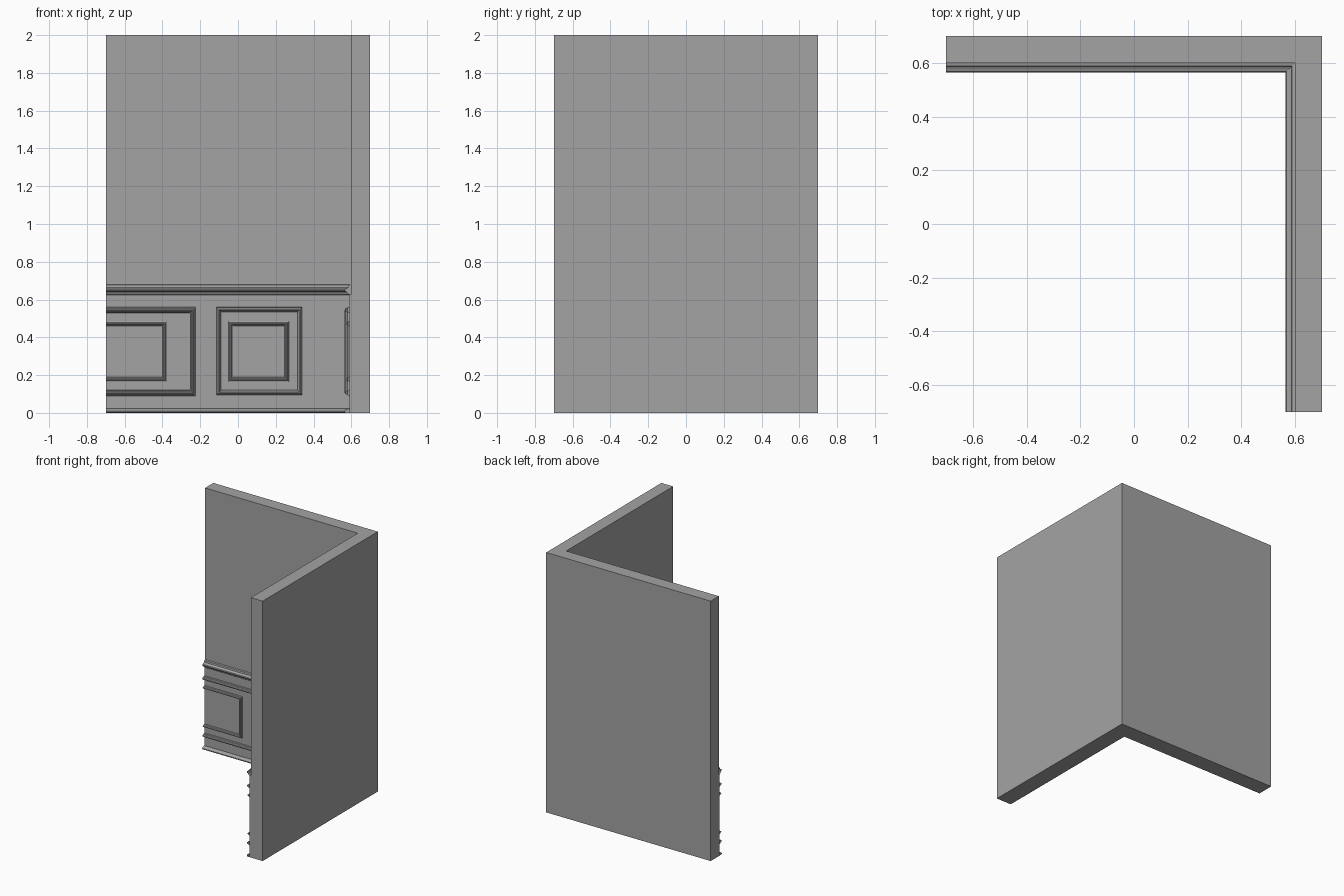
import bpy
import bmesh
from mathutils import Matrix, Vector

if "Cube" in bpy.data.objects:
    bpy.data.objects.remove(bpy.data.objects["Cube"], do_unlink=True)

plaster = bpy.data.materials.new("grey plaster")
plaster.use_nodes = True
grey = (0.37, 0.37, 0.37, 1)
plaster.diffuse_color = grey
plaster.node_tree.nodes["Principled BSDF"].inputs["Base Color"].default_value = grey

END, INNER, FACE = 0.7, 0.6, 0.59   # wall end, wall surface, dado surface


def finish(name, bm):
    mesh = bpy.data.meshes.new(name)
    bm.to_mesh(mesh)
    bm.free()
    mesh.materials.append(plaster)
    obj = bpy.data.objects.new(name, mesh)
    bpy.context.collection.objects.link(obj)
    return obj


def corner_slab(name, outer, inner, height):
    """L-shaped plan between two offsets, extruded upwards."""
    plan = [(-END, outer), (-END, inner), (inner, inner),
            (inner, -END), (outer, -END), (outer, outer)]
    bm = bmesh.new()
    base = bm.faces.new([bm.verts.new((x, y, 0)) for x, y in plan])
    top = bmesh.ops.extrude_face_region(bm, geom=[base])["geom"]
    bmesh.ops.translate(bm, vec=(0, 0, height),
                        verts=[g for g in top if isinstance(g, bmesh.types.BMVert)])
    bmesh.ops.recalc_face_normals(bm, faces=bm.faces)
    finish(name, bm)


def sweep(name, path, profile, closed=False, matrix=Matrix()):
    """Mitred sweep of an (offset, height) profile to the right of a flat path."""
    pts = [Vector(p) for p in path]
    n = len(pts)
    bm = bmesh.new()
    rings = []
    for i, p in enumerate(pts):
        before = p - pts[i - 1] if closed or i > 0 else pts[1] - p
        after = pts[(i + 1) % n] - p if closed or i < n - 1 else before
        a, b = [Vector((d.y, -d.x)).normalized() for d in (before, after)]
        mitre = (a + b) / (1 + a.dot(b))
        rings.append([bm.verts.new((*(p + mitre * t), h)) for t, h in profile])
    for i in range(n if closed else n - 1):
        r, s = rings[i], rings[(i + 1) % n]
        for j in range(len(profile) - 1):
            bm.faces.new((r[j], r[j + 1], s[j + 1], s[j]))
    bm.transform(matrix)
    if matrix.determinant() < 0:
        bmesh.ops.reverse_faces(bm, faces=bm.faces)
    finish(name, bm)


# Walls and the thin dado in front of them
corner_slab("walls", END, INNER, 2.0)
corner_slab("dado_panelling", INNER, FACE, 0.63)

# Chair rail and skirting bead, mitred in the corner
corner_path = [(-END, INNER), (INNER, INNER), (INNER, -END)]
sweep("chair_rail", corner_path,
      [(0, 0.68), (0.012, 0.677), (0.014, 0.665), (0.022, 0.66), (0.032, 0.656),
       (0.035, 0.65), (0.032, 0.644), (0.024, 0.641), (0.018, 0.63), (0.01, 0.624)])
sweep("skirting_bead", corner_path,
      [(0.01, 0.022), (0.022, 0.02), (0.03, 0.016), (0.035, 0.01),
       (0.035, 0.004), (0.03, 0), (0, 0)])

# Panel mouldings, repeated on both walls
back_map = Matrix(((1, 0, 0, 0), (0, 0, -1, FACE), (0, 1, 0, 0), (0, 0, 0, 1)))
side_map = Matrix(((0, 0, -1, FACE), (1, 0, 0, 0), (0, 1, 0, 0), (0, 0, 0, 1)))
bold = [(0, 0), (0.002, 0.01), (0.007, 0.012), (0.01, 0.022), (0.015, 0.025),
        (0.02, 0.022), (0.023, 0.012), (0.028, 0.01), (0.03, 0)]
soft = [(0, 0), (0.003, 0.016), (0.009, 0.024), (0.015, 0.024), (0.022, 0.012), (0.025, 0)]
slim = [(t * 0.8, h * 0.8) for t, h in bold]

for wall, matrix in (("back", back_map), ("side", side_map)):
    for part, u0, u1, z0, z1, profile in (
            ("long_outer", None, -0.225, 0.09, 0.56, bold),
            ("long_inner", None, -0.375, 0.165, 0.485, slim),
            ("square_outer", -0.115, 0.34, 0.095, 0.56, soft),
            ("square_inner", -0.05, 0.27, 0.165, 0.485, slim)):
        if u0 is None:   # runs off the end of the wall
            path = [(-END, z1), (u1, z1), (u1, z0), (-END, z0)]
        else:
            path = [(u0, z0), (u0, z1), (u1, z1), (u1, z0)]
        sweep(f"{wall}_{part}_moulding", path, profile, u0 is not None, matrix)
